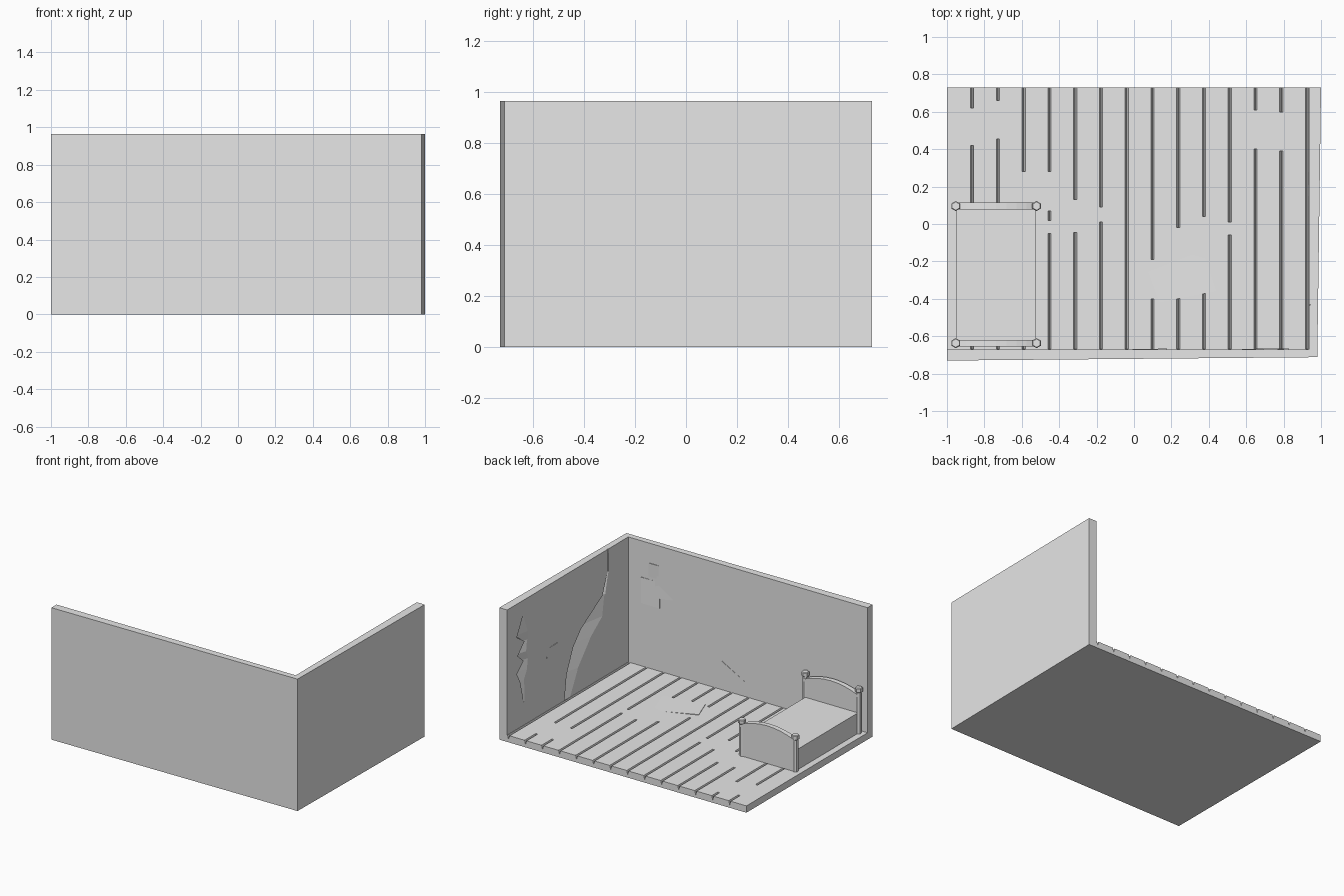
import bpy, bmesh, math
from mathutils import Vector

cube = bpy.data.objects.get("Cube")
if cube:
    bpy.data.objects.remove(cube, do_unlink=True)

GREY = (0.8, 0.8, 0.8, 1)
grey = bpy.data.materials.new("plain_grey")
grey.use_nodes = True
grey.diffuse_color = GREY
grey.node_tree.nodes["Principled BSDF"].inputs["Base Color"].default_value = GREY


def loft(bm, rings):
    """Skin a closed solid through matching rings of points."""
    rows = [[bm.verts.new(p) for p in ring] for ring in rings]
    n = len(rows[0])
    for low, high in zip(rows, rows[1:]):
        for i in range(n):
            j = (i + 1) % n
            bm.faces.new((low[i], low[j], high[j], high[i]))
    bm.faces.new(rows[0])
    bm.faces.new(rows[-1])


def solid(name, *lofts):
    bm = bmesh.new()
    for rings in lofts:
        loft(bm, rings)
    bmesh.ops.recalc_face_normals(bm, faces=bm.faces)
    mesh = bpy.data.meshes.new(name)
    bm.to_mesh(mesh)
    bm.free()
    mesh.materials.append(grey)
    obj = bpy.data.objects.new(name, mesh)
    bpy.context.collection.objects.link(obj)
    return obj


def prism(outline, low, high, place):
    return [[place(a, b, d) for a, b in outline] for d in (low, high)]


def flat(x, y, z):
    return (x, y, z)


def upright(x, z, y):
    return (x, y, z)


def box(name, x0, x1, y0, y1, z0, z1):
    return solid(name, prism([(x0, y0), (x1, y0), (x1, y1), (x0, y1)], z0, z1, flat))


def carve(target, cutter):
    cutter.hide_render = True
    mod = target.modifiers.new("carve", 'BOOLEAN')
    mod.operation = 'DIFFERENCE'
    mod.solver = 'EXACT'
    mod.object = cutter
    bpy.context.view_layer.objects.active = target
    bpy.ops.object.modifier_apply(modifier=mod.name)
    bpy.data.objects.remove(cutter, do_unlink=True)


INNER_X, INNER_Y, TOP, FLOOR, BACK = 0.936, -0.67, 0.965, 0.05, 0.73

# Two walls meeting in a corner, outer faces slightly skewed
walls = solid("walls", prism(
    [(-1, -0.73), (0.98, -0.712), (1, BACK), (INNER_X, BACK),
     (INNER_X, INNER_Y), (-1, INNER_Y)], 0, TOP, flat))


# Long and short cracks in the side wall: height, back edge, front edge
def crack(sections):
    rings = []
    for z, a, b in sections:
        w = a - b
        depth = min(0.04, 0.008 + 0.15 * w)
        rings.append([(INNER_X - 0.003, a, z), (INNER_X + depth, a - 0.1 * w, z),
                      (INNER_X - 0.003, b, z)])
    return rings


carve(walls, solid("long_crack_cutter", crack([
    (0.04, 0.07, 0), (0.23, 0.045, -0.1), (0.4, -0.03, -0.25), (0.5, -0.12, -0.385),
    (0.65, -0.37, -0.41), (0.8, -0.43, -0.445), (0.98, -0.43, -0.44)])))
carve(walls, solid("short_crack_cutter", crack([
    (0.22, 0.54, 0.53), (0.38, 0.58, 0.53), (0.45, 0.62, 0.49), (0.52, 0.54, 0.48),
    (0.58, 0.61, 0.5), (0.66, 0.53, 0.49), (0.72, 0.62, 0.48), (0.85, 0.55, 0.53)])))

# Floor with V grooves between the boards, broken where boards are patched
floor = box("floor", -1, INNER_X, INNER_Y, BACK, 0, FLOOR)
A, B = 0.75, -0.668
board_gaps = [
    [A, 0.62, 0.42, B], [A, 0.66, 0.455, B], [A, 0.28, -0.05, B],
    [A, 0.28, 0.07, 0.02, -0.05, B], [A, 0.13, -0.045, B], [A, 0.09, 0.01, B],
    [A, B], [A, -0.19, -0.4, B], [A, -0.02, -0.39, B], [A, 0.04, -0.35, B],
    [A, 0.01, -0.06, B], [A, 0.61, 0.4, B], [A, 0.6, 0.39, B], [A, B]]
grooves = []
for i, ends in enumerate(board_gaps):
    x = -0.865 + 0.1377 * i
    vee = [(x - 0.009, FLOOR + 0.003), (x + 0.009, FLOOR + 0.003), (x, FLOOR - 0.03)]
    for start, end in zip(ends[::2], ends[1::2]):
        grooves.append(prism(vee, start, end, upright))
carve(floor, solid("groove_cutter", *grooves))


# Shallow chips of plaster and board; the sunken points fade into the surface
def chip(name, points, place):
    solid(name, [[place(a, b, -0.01) for a, b, d in points],
                 [place(a, b, d) for a, b, d in points]])


def on_front(x, z, d):
    return (x, INNER_Y + d, z)


def on_side(y, z, d):
    return (INNER_X - d, y, z)


def on_floor(x, y, d):
    return (x, y, FLOOR + d)


UP, IN = 0.004, -0.001
chip("front_wall_brick_upper", [(0.77, 0.82, UP), (0.69, 0.82, UP), (0.69, 0.72, IN),
                                (0.77, 0.72, UP)], on_front)
chip("front_wall_brick_lower", [(0.83, 0.7, UP), (0.69, 0.7, IN), (0.54, 0.6, IN),
                                (0.68, 0.58, UP), (0.68, 0.51, UP), (0.83, 0.51, UP)], on_front)
chip("front_wall_brick_low", [(0.177, 0.26, UP), (-0.075, 0.12, IN),
                              (0.177, 0.1, UP)], on_front)
chip("side_wall_brick", [(0.277, 0.438, UP), (0.149, 0.42, UP), (0.149, 0.507, UP),
                         (0.277, 0.5, IN)], on_side)
chip("floor_patch", [(0.44, -0.36, UP), (0.135, -0.42, UP), (0.075, -0.255, UP),
                     (0.37, -0.14, IN)], on_floor)

# Bed
LEFT, RIGHT, FOOT, HEAD = -0.521, -0.953, 0.1, -0.637
box("mattress", RIGHT, LEFT - 0.006, HEAD, FOOT, FLOOR, 0.2)


def arch(end_z, rise, n=8):
    mid, half = (LEFT + RIGHT) / 2, (LEFT - RIGHT) / 2
    return [(mid + half * t, end_z + rise * (1 - t * t))
            for t in (2 * i / n - 1 for i in range(n + 1))]


def post(name, x, y, top):
    def hexagon(r, z):
        return [(x + r * math.sin(k * math.pi / 3), y + r * math.cos(k * math.pi / 3), z)
                for k in range(6)]
    solid(name, [hexagon(r, z) for r, z in
                 ((0.019, FLOOR), (0.019, top - 0.035), (0.027, top - 0.03),
                  (0.027, top - 0.005), (0.022, top))])


for name, y, top, rail_z in (("foot", FOOT - 0.004, 0.318, 0.265),
                             ("head", HEAD, 0.385, 0.315)):
    curve = arch(rail_z, 0.045)
    solid(name + "_board", prism([(RIGHT, FLOOR)] + curve + [(LEFT, FLOOR)],
                                 y - 0.011, y + 0.011, upright))
    raised = [(x, z + 0.02) for x, z in reversed(curve)]
    solid(name + "_rail", prism(curve + raised, y - 0.018, y + 0.018, upright))
    post(name + "_post_left", LEFT, y, top)
    post(name + "_post_right", RIGHT, y, top)
